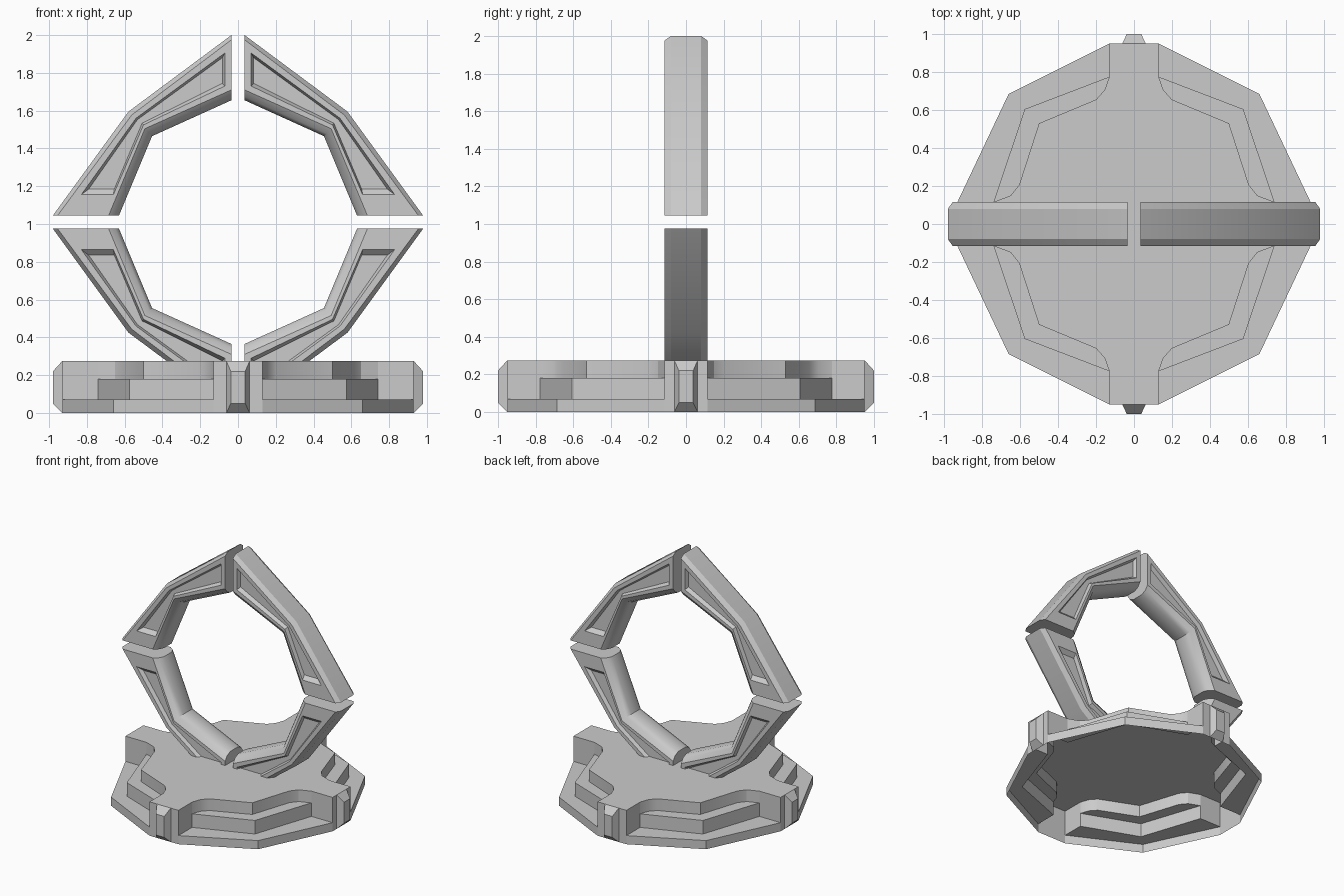
import bpy, bmesh
from mathutils import Vector

if "Cube" in bpy.data.objects:
    bpy.data.objects.remove(bpy.data.objects["Cube"])

Z1, Z2, Z3 = 0.07, 0.18, 0.275     # tier heights


def finish(bm, name):
    bmesh.ops.remove_doubles(bm, verts=bm.verts, dist=0.0005)
    bmesh.ops.recalc_face_normals(bm, faces=bm.faces)
    me = bpy.data.meshes.new(name)
    bm.to_mesh(me)
    bm.free()
    ob = bpy.data.objects.new(name, me)
    bpy.context.collection.objects.link(ob)
    bpy.context.view_layer.objects.active = ob
    ob.select_set(True)
    bpy.ops.object.shade_smooth_by_angle(angle=0.5)
    ob.select_set(False)
    return ob


def face(bm, pts):
    return bm.faces.new([bm.verts.new(p) for p in pts])


def wall(bm, line, z0, z1):
    for (ax, ay), (bx, by) in zip(line, line[1:]):
        face(bm, [(ax, ay, z0), (bx, by, z0), (bx, by, z1), (ax, ay, z1)])


# Stepped base: open-bottomed shell, one quadrant mirrored four ways
LOW = [(.13, .95), (.66, .685), (.93, .115)]
MID = [(.13, .775), (.575, .605), (.74, .115)]
TOP = [MID[0], (.155, .705), (.2, .655), (.5, .53), (.605, .205), (.65, .15), MID[2]]
bm = bmesh.new()
plate = []
for sx, sy in ((1, 1), (1, -1), (-1, -1), (-1, 1)):
    low, mid, top = [[(x * sx, y * sy) for x, y in l] for l in (LOW, MID, TOP)]
    wall(bm, low, 0, Z1)
    wall(bm, mid, Z1, Z2)
    wall(bm, top, Z2, Z3)
    wall(bm, [low[0], mid[0]], Z1, Z3)
    wall(bm, [low[2], mid[2]], Z1, Z3)
    for i in range(2):
        face(bm, [(*p, Z1) for p in (low[i], low[i + 1], mid[i + 1], mid[i])])
    face(bm, [(*p, Z2) for p in mid + top[-2:0:-1]])
    rim = [low[0]] + top + [low[2]]
    plate += rim if sx * sy > 0 else rim[::-1]
face(bm, [(*p, Z3) for p in plate])
for s in (1, -1):
    wall(bm, [(-.13, .95 * s), (.13, .95 * s)], 0, Z3)
    wall(bm, [(.93 * s, -.115), (.93 * s, .115)], 0, Z3)
finish(bm, "stepped_base")

# Tapered nubs on the four base arms
for name, d, r0, r1 in (("back", (0, 1), .95, 1.0), ("front", (0, -1), .95, 1.0),
                        ("right", (1, 0), .93, .98), ("left", (-1, 0), .93, .98)):
    bm = bmesh.new()
    loops = []
    for r, w, za, zb in ((r0, .062, 0, Z3), (r1, .038, .05, .22)):
        loops.append([bm.verts.new((d[0] * r - d[1] * u, d[1] * r + d[0] * u, z))
                      for u, z in ((-w, za), (w, za), (w, zb), (-w, zb))])
    a, b = loops
    bm.faces.new(b)
    for i in range(4):
        j = (i + 1) % 4
        bm.faces.new((a[i], a[j], b[j], b[i]))
    finish(bm, name + "_nub")

# Ring segment: inner/outer points at the two cut ends and the elbow
STATIONS = [((.035, 1.655), (.035, 2.0)), ((.455, 1.465), (.58, 1.595)), ((.63, 1.045), (.98, 1.045))]
# Panel rim and recessed floor: inner edge forward, outer edge back
RIM = [(.07, 1.73), (.50, 1.525), (.66, 1.155), (.83, 1.155), (.54, 1.56), (.07, 1.905)]
FLOOR = [(.083, 1.745), (.508, 1.533), (.655, 1.185), (.79, 1.185), (.533, 1.552), (.083, 1.88)]


def section(inner, outer):
    i, o = Vector(inner), Vector(outer)
    u = (o - i).normalized()
    half = [(i, .05), (i + u * .02, .09), (i + u * .055, .115), (o - u * .025, .115), (o, .08)]
    return [(p.x, -y, p.y) for p, y in half] + [(p.x, y, p.y) for p, y in half[::-1]]


def ring_segment(name, sx, lower):
    bm = bmesh.new()
    secs = [section(*s) for s in STATIONS]
    for a, b in zip(secs, secs[1:]):
        for i in range(10):
            if i not in (2, 6):          # flat sides hold the panels
                j = (i + 1) % 10
                face(bm, [a[i], a[j], b[j], b[i]])
    face(bm, secs[0])
    face(bm, secs[2])
    for s in (-1, 1):
        edge = [(k[2][0], s * .115, k[2][2]) for k in secs] + \
               [(k[3][0], s * .115, k[3][2]) for k in secs[::-1]]
        rim = [(x, s * .115, z) for x, z in RIM]
        floor = [(x, s * .085, z) for x, z in FLOOR]
        for p, q in ((edge, rim), (rim, floor)):
            for i in range(6):
                j = (i + 1) % 6
                face(bm, [p[i], p[j], q[j], q[i]])
        for i in (0, 1):
            face(bm, [floor[i], floor[i + 1], floor[4 - i], floor[5 - i]])
    for v in bm.verts:
        v.co.x *= sx
        if lower:
            v.co.z = 2.02 - v.co.z
    bmesh.ops.remove_doubles(bm, verts=bm.verts, dist=0.0005)
    if lower:                            # trim where it meets the base
        bmesh.ops.bisect_plane(bm, geom=bm.verts[:] + bm.edges[:] + bm.faces[:],
                               plane_co=(0, 0, Z3), plane_no=(0, 0, -1), clear_outer=True)
    finish(bm, name)


for side, sx in (("right", 1), ("left", -1)):
    ring_segment("upper_%s_ring_segment" % side, sx, False)
    ring_segment("lower_%s_ring_segment" % side, sx, True)
